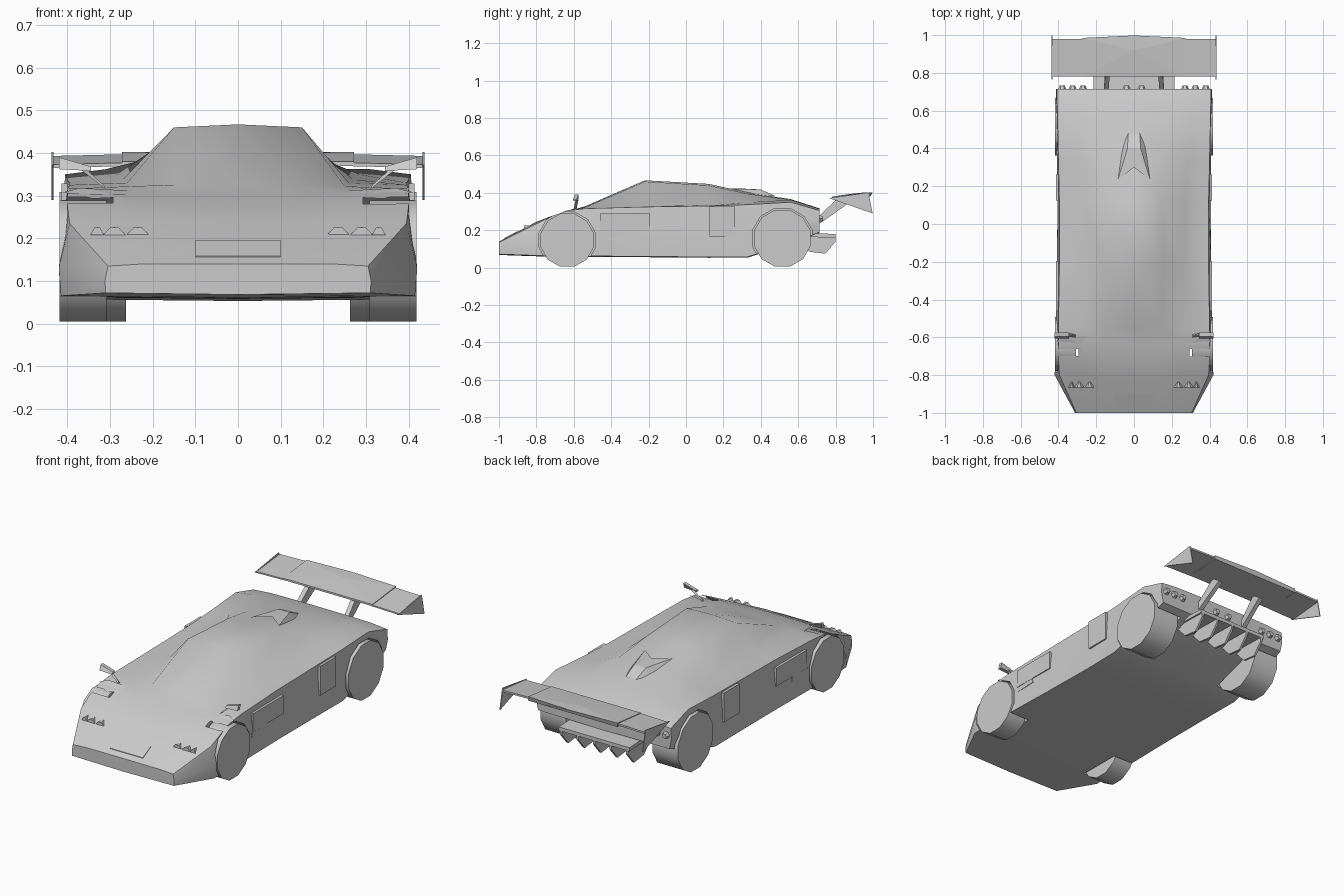
import bpy, math
from mathutils import Vector

if "Cube" in bpy.data.objects:
    bpy.data.objects.remove(bpy.data.objects["Cube"])


def mesh_object(name, verts, faces, smooth=None):
    me = bpy.data.meshes.new(name)
    me.from_pydata([tuple(v) for v in verts], [], faces)
    me.validate()
    ob = bpy.data.objects.new(name, me)
    bpy.context.collection.objects.link(ob)
    select(ob)
    bpy.ops.object.mode_set(mode='EDIT')
    bpy.ops.mesh.select_all(action='SELECT')
    bpy.ops.mesh.normals_make_consistent(inside=False)
    bpy.ops.object.mode_set(mode='OBJECT')
    if smooth:
        bpy.ops.object.shade_smooth_by_angle(angle=math.radians(smooth))
    return ob


def select(ob):
    bpy.ops.object.select_all(action='DESELECT')
    ob.select_set(True)
    bpy.context.view_layer.objects.active = ob


def loft(name, rings, smooth=None):
    """Closed skin through rings that have the same number of points."""
    n = len(rings[0])
    verts = [p for r in rings for p in r]
    faces = [tuple(range(n)), tuple(range(len(verts) - n, len(verts)))]
    for i in range(len(rings) - 1):
        for j in range(n):
            k = (j + 1) % n
            faces.append((i * n + j, i * n + k, (i + 1) * n + k, (i + 1) * n + j))
    return mesh_object(name, verts, faces, smooth)


def slab_x(name, yz, x0, x1):
    """Side outline (y, z) extruded from x0 to x1."""
    return loft(name, [[(x, y, z) for y, z in yz] for x in (x0, x1)])


def cylinder_x(name, y, z, r, x0, x1, sides):
    ring = [(y + r * math.cos(a), z + r * math.sin(a))
            for a in (2 * math.pi * (i + 0.5) / sides for i in range(sides))]
    return slab_x(name, ring, x0, x1)


# Body sections: y, floor z, floor x, side x, side z, shoulder x z,
# cabin base x z, roof edge x z, centre z
SECTIONS = [
    (-1.00, .072, .310, .312, .10, .305, .135, .22, .140, .12, .140, .140),
    (-0.80, .065, .415, .420, .13, .395, .235, .27, .242, .14, .244, .245),
    (-0.72, .063, .417, .418, .17, .400, .275, .27, .275, .14, .275, .276),
    (-0.64, .062, .417, .416, .19, .400, .305, .26, .302, .15, .300, .300),
    (-0.54, .062, .415, .413, .20, .400, .316, .25, .322, .15, .325, .328),
    (-0.22, .060, .408, .408, .20, .395, .325, .26, .330, .15, .460, .467),
    (0.12, .057, .405, .404, .20, .395, .330, .27, .338, .15, .440, .448),
    (0.33, .058, .408, .408, .21, .400, .337, .285, .350, .175, .395, .402),
    (0.56, .130, .408, .415, .23, .405, .350, .31, .362, .20, .364, .366),
    (0.715, .190, .400, .412, .25, .408, .305, .31, .314, .20, .316, .317),
]
rings = []
for y, zb, xb, xm, zm, xs, zs, xc, zc, xr, zr, zt in SECTIONS:
    half = [(xb, zb), (xm, zm), (xs, zs), (xc, zc), (xr, zr)]
    ring = [(0, y, zb - .004)] + [(x, y, z) for x, z in half] + [(0, y, zt)]
    ring += [(-x, y, z) for x, z in reversed(half)]
    rings.append(ring)
body = loft("body", rings)

# Wheels and the arches cut for them
for label, y, z, r, xin in (("front", -.635, .147, .147, .308), ("rear", .515, .157, .157, .263)):
    for s in (-1, 1):
        cut = cylinder_x("arch_cutter", y, z, r + .008, s * (xin - .015), s * .6, 12)
        mod = body.modifiers.new("arch", 'BOOLEAN')
        mod.operation, mod.solver, mod.object = 'DIFFERENCE', 'EXACT', cut
        select(body)
        bpy.ops.object.modifier_apply(modifier=mod.name)
        bpy.data.objects.remove(cut)
        w = cylinder_x(label + "_wheel", y, z, r, s * xin, s * .419, 12)
        select(w)
        bpy.ops.object.shade_smooth_by_angle(angle=math.radians(35))
select(body)
bpy.ops.object.shade_smooth_by_angle(angle=math.radians(32))

# Nose plate lying on the sloping hood
mesh_object("nose_plate", [(-.1, -.97, .159), (.1, -.97, .159), (.1, -.9, .196), (-.1, -.9, .196),
                           (-.1, -.97, .15), (.1, -.97, .15), (.1, -.9, .187), (-.1, -.9, .187)],
            [(0, 1, 2, 3), (4, 5, 6, 7), (0, 1, 5, 4), (1, 2, 6, 5), (2, 3, 7, 6), (3, 0, 4, 7)])

# Roof scoop, open to the front
mesh_object("roof_scoop",
            [(-.085, .235, .422), (.085, .235, .422), (.06, .41, .385), (-.06, .41, .385),
             (-.035, .40, .418), (.035, .40, .418), (-.03, .48, .382), (.03, .48, .382), (0, .30, .423)],
            [(0, 3, 4), (1, 5, 2), (4, 5, 7, 6), (3, 6, 4), (2, 5, 7), (0, 4, 8), (1, 8, 5), (8, 4, 5)])


def pyramid(name, x, y, z, r, tip, sides=6):
    """Small low cone lamp pointing along y."""
    ring = [(x + r * math.cos(2 * math.pi * i / sides), y, z + r * math.sin(2 * math.pi * i / sides))
            for i in range(sides)]
    mid = [(x + (p[0] - x) * .6, y + tip * .7, z + (p[2] - z) * .6) for p in ring]
    return loft(name, [ring, mid], 50)


for s in (-1, 1):
    # Headlamps in a row of three on the hood
    for x, r in ((.235, .026), (.29, .026), (.33, .016)):
        mesh_object("headlamp", [(s * (x - r), -.865, .208), (s * (x + r), -.865, .208),
                                 (s * (x + r * .4), -.865, .225), (s * (x - r * .4), -.865, .225),
                                 (s * x, -.83, .226)],
                    [(0, 1, 2, 3), (2, 3, 4), (0, 3, 4), (1, 2, 4)])

    # Tail lamps
    for x in (.04, .27, .325, .38):
        pyramid("tail_lamp", s * x, .712, .262, .022, .03)

    # Fender vent wedge
    mesh_object("fender_vent", [(s * .26, -.65, .297), (s * .26, -.595, .312), (s * .37, -.595, .318),
                                (s * .41, -.62, .308), (s * .34, -.67, .293)],
                [(0, 1, 2), (0, 2, 3), (0, 3, 4)])

    # Mirror arm and mirror
    loft("mirror_arm", [[(s * .31, -.60, .315), (s * .31, -.585, .315), (s * .315, -.59, .325)],
                        [(s * .37, -.59, .362), (s * .37, -.575, .362), (s * .365, -.582, .37)]])
    loft("mirror", [[(s * x, -.605, z0), (s * x, -.585, z0), (s * x, -.575, z1), (s * x, -.595, z1)]
                    for x, z0, z1 in ((.345, .358, .368), (.42, .362, .39))])

    # Door panel, side panel and side rib
    for name, y0, y1, z0, z1 in (("door_panel", -.46, -.195, .19, .29),
                                 ("side_panel", .125, .262, .167, .328)):
        slab_x(name, [(y0, z0), (y1, z0), (y1, z1), (y0, z1)], s * .400, s * .414)
    slab_x("side_rib", [(-.47, .160), (-.33, .166), (-.34, .190), (-.47, .188)], s * .40, s * .413)

    # Outer wing section and its triangular end plate
    loft("outer_wing", [[(s * x, .78, .365 + d), (s * x, .98, .383 + d), (s * x, .98, .393 + d),
                         (s * x, .78, .373 + d)] for x, d in ((.265, .004), (.435, 0))])
    slab_x("end_plate", [(.765, .372), (.975, .402), (.998, .29)], s * .432, s * .437)

    # Wing strut
    loft("wing_strut", [[(s * (.135 + a), .70 + b, .225 + c) for a, b, c in
                         ((0, 0, 0), (.025, 0, 0), (.025, .01, .05), (0, .01, .05))],
                        [(s * (.125 + a), .87 + b, .345 + c) for a, b, c in
                         ((0, 0, 0), (.025, 0, 0), (.025, -.05, .035), (0, -.05, .035))]])

# Main wing with a shallow V crease on top
mesh_object("main_wing",
            [(-.272, .78, .380), (.272, .78, .380), (.272, .985, .402), (0, .998, .402), (-.272, .985, .402),
             (0, .92, .400), (-.272, .78, .370), (.272, .78, .370), (.272, .985, .380), (-.272, .985, .380)],
            [(0, 1, 5), (1, 2, 5), (2, 3, 5), (3, 4, 5), (4, 0, 5), (0, 1, 7, 6), (1, 2, 8, 7),
             (2, 3, 4, 9, 8), (4, 0, 6, 9), (6, 7, 8, 9)])

# Diffuser tray and fins
slab_x("diffuser_tray", [(.62, .165), (.80, .16), (.80, .18), (.66, .185)], -.215, .215)
for i in range(5):
    x = -.2 + i * .1
    loft("diffuser_fin", [[(x + d, .60, .15), (x + d, .66, .085), (x + d, .745, .075),
                           (x + d, .80, .14), (x + d, .80, .172), (x + d, .64, .172)]
                          for d in (-.006, .006)])
